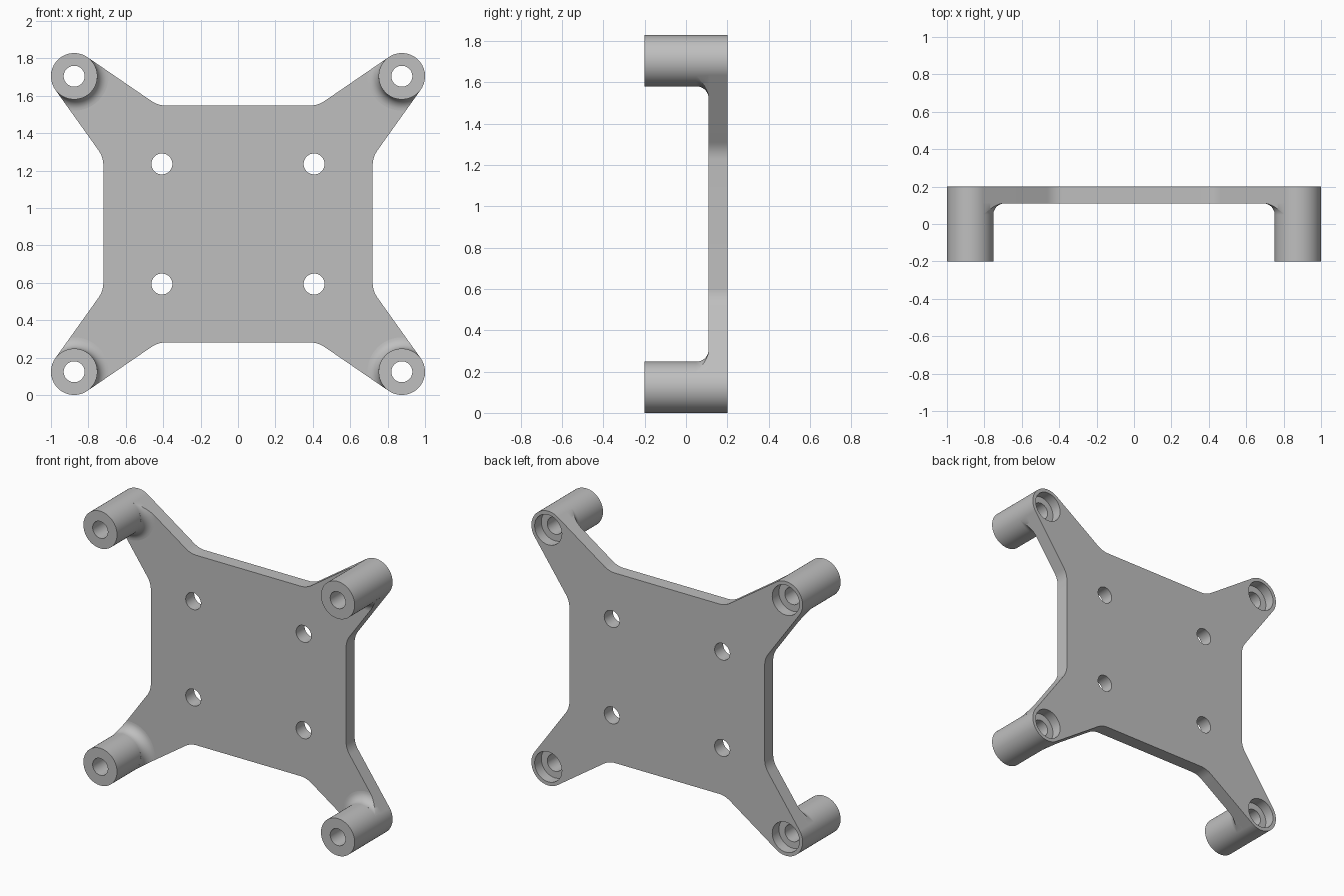
import bpy, bmesh
from math import sin, cos, tan, radians, sqrt, pi
from mathutils import Vector

cube = bpy.data.objects.get("Cube")
if cube:
    bpy.data.objects.remove(cube, do_unlink=True)

MID_Z = 0.914                       # height of the plate centre
POST_X, POST_Z, POST_R = 0.876, 0.79, 0.124
BACK, FRONT, PLATE_FRONT = 0.2, -0.2, 0.11
HALF_W, HALF_H = 0.72, 0.633
HOLE_R, FILLET = 0.056, 0.06
ARM_LOW, ARM_HIGH = radians(34.4), radians(54.5)   # slopes of the arm edges
T1, T2 = radians(90) + ARM_LOW, radians(270) + ARM_HIGH
QUADRANTS = [(1, 1), (1, -1), (-1, -1), (-1, 1)]

grey = bpy.data.materials.new("light_grey")
grey.use_nodes = True
grey.diffuse_color = (0.52, 0.52, 0.52, 1)
grey.node_tree.nodes["Principled BSDF"].inputs["Base Color"].default_value = (0.52, 0.52, 0.52, 1)


def finish(bm, name):
    bmesh.ops.recalc_face_normals(bm, faces=bm.faces)
    mesh = bpy.data.meshes.new(name)
    bm.to_mesh(mesh)
    bm.free()
    mesh.materials.append(grey)
    obj = bpy.data.objects.new(name, mesh)
    bpy.context.collection.objects.link(obj)
    bpy.ops.object.select_all(action='DESELECT')
    obj.select_set(True)
    bpy.context.view_layer.objects.active = obj
    bpy.ops.object.shade_smooth_by_angle(angle=radians(30))


def sweep(name, sections, closed):
    """Skin a row of equal closed cross-sections."""
    bm = bmesh.new()
    rings = [[bm.verts.new(p) for p in s] for s in sections]
    pairs = list(zip(rings, rings[1:]))
    if closed:
        pairs.append((rings[-1], rings[0]))
    else:
        bm.faces.new(rings[0])
        bm.faces.new(rings[-1])
    n = len(rings[0])
    for a, b in pairs:
        for i in range(n):
            j = (i + 1) % n
            bm.faces.new((a[i], a[j], b[j], b[i]))
    finish(bm, name)


def circle(cx, cz, r, n=48):
    return [Vector((cx + r * cos(2 * pi * i / n), cz + r * sin(2 * pi * i / n))) for i in range(n)]


def rounded(corner, before, after, reach=0.045, n=8):
    """Soften a corner between two neighbouring directions."""
    p = corner + (before - corner).normalized() * reach
    q = corner + (after - corner).normalized() * reach
    return [p * (1 - t) ** 2 + corner * 2 * t * (1 - t) + q * t * t for t in (i / n for i in range(n + 1))]


# Plate outline: one quarter, then mirrored around
post = Vector((POST_X, POST_Z))
arc = [post + POST_R * Vector((cos(t), sin(t)))
       for t in (T1 + (T2 - 2 * pi - T1) * i / 28 for i in range(29))]
top = Vector((arc[0].x - (arc[0].y - HALF_H) / tan(ARM_LOW), HALF_H))
side = Vector((HALF_W, arc[-1].y - (arc[-1].x - HALF_W) * tan(ARM_HIGH)))
quarter = (rounded(top, Vector((0, HALF_H)), arc[0]) + arc
           + rounded(side, arc[-1], Vector((HALF_W, 0))))
outline = []
for sx, sz in QUADRANTS:
    part = [Vector((p.x * sx, p.y * sz)) for p in quarter]
    outline += part if sx * sz > 0 else part[::-1]

# Plate with four mounting holes and openings for the posts
loops = [outline]
for sx, sz in QUADRANTS:
    loops.append(circle(0.407 * sx, 0.321 * sz, HOLE_R))
    loops.append(circle(POST_X * sx, POST_Z * sz, 0.115))
bm = bmesh.new()
for loop in loops:
    vs = [bm.verts.new((p.x, BACK, p.y + MID_Z)) for p in loop]
    for a, b in zip(vs, vs[1:] + vs[:1]):
        bm.edges.new((a, b))
bmesh.ops.triangle_fill(bm, use_beauty=True, edges=bm.edges[:], normal=(0, 1, 0))
ext = bmesh.ops.extrude_face_region(bm, geom=bm.faces[:], use_keep_orig=True)
bmesh.ops.translate(bm, vec=(0, PLATE_FRONT - BACK, 0),
                    verts=[g for g in ext["geom"] if isinstance(g, bmesh.types.BMVert)])
finish(bm, "plate")

# Hollow posts with a counterbore at the back
post_profile = [(HOLE_R, FRONT), (POST_R, FRONT), (POST_R, BACK),
                (0.1, BACK), (0.1, 0.13), (HOLE_R, 0.13)]


def fillet_profile(t):
    """Concave fillet section, trimmed by the straight arm edges."""
    reach = POST_R + FILLET
    for edge in (T1, T2):
        c = cos(t - edge)
        if c > 0:
            reach = min(reach, POST_R / c)
    pts = []
    for k in range(11):
        rho = POST_R + (reach - POST_R) * (k / 10) ** 2
        rise = sqrt(max(0, FILLET ** 2 - (POST_R + FILLET - rho) ** 2))
        pts.append((rho, PLATE_FRONT - FILLET + rise))
    inner = POST_R - 0.01
    return pts + [(reach, 0.113), (inner, 0.113), (inner, PLATE_FRONT - FILLET)]


for sx, sz in QUADRANTS:
    label = ("upper" if sz > 0 else "lower") + ("_left" if sx > 0 else "_right")

    def place(profile, t):
        return [(sx * (POST_X + r * cos(t)), y, MID_Z + sz * (POST_Z + r * sin(t))) for r, y in profile]

    sweep(label + "_post", [place(post_profile, 2 * pi * i / 64) for i in range(64)], True)
    angles = [T1 + 0.01 + (T2 - T1 - 0.02) * i / 80 for i in range(81)]
    sweep(label + "_fillet", [place(fillet_profile(t), t) for t in angles], False)
